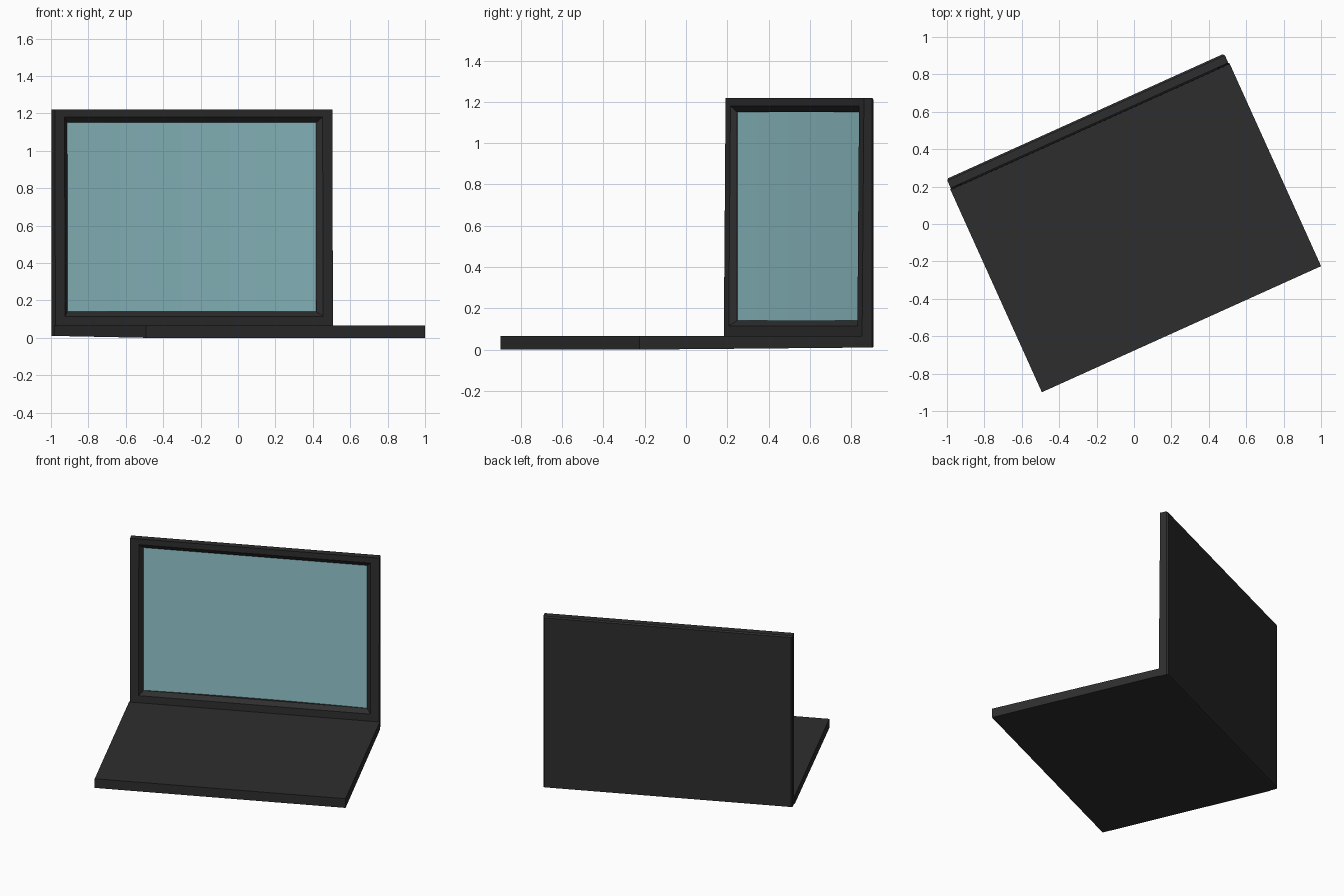
import bpy, bmesh, math

if "Cube" in bpy.data.objects:
    bpy.data.objects.remove(bpy.data.objects["Cube"])

ANGLE = math.radians(24.3)  # the whole model is turned about z


def material(name, rgb):
    m = bpy.data.materials.new(name)
    m.diffuse_color = (*rgb, 1)
    m.use_nodes = True
    m.node_tree.nodes["Principled BSDF"].inputs["Base Color"].default_value = m.diffuse_color
    return m


CASE = material("dark_case", (0.027, 0.027, 0.027))
GLASS = material("pale_teal_screen", (0.29, 0.56, 0.60))


def finish(name, bm, mat, smooth=False):
    bmesh.ops.recalc_face_normals(bm, faces=bm.faces)
    me = bpy.data.meshes.new(name)
    bm.to_mesh(me)
    bm.free()
    me.materials.append(mat)
    for p in me.polygons:
        p.use_smooth = smooth
    ob = bpy.data.objects.new(name, me)
    ob.rotation_euler.z = ANGLE
    bpy.context.collection.objects.link(ob)
    return ob


def ring(bm, half, z0, z1, y0, y1):
    """Upright rectangle; y0 is its depth at the bottom, y1 at the top."""
    pts = [(-half, y0, z0), (half, y0, z0), (half, y1, z1), (-half, y1, z1)]
    return [bm.verts.new(p) for p in pts]


def loft(bm, rings, caps=True):
    for a, b in zip(rings, rings[1:]):
        for i in range(4):
            j = (i + 1) % 4
            bm.faces.new((a[i], a[j], b[j], b[i]))
    if caps:
        bm.faces.new(rings[0])
        bm.faces.new(rings[-1])


# keyboard base: slab whose underside rises slightly to the back
bm = bmesh.new()
loft(bm, [ring(bm, 0.819, 0.0, 0.065, -0.617, -0.617),
          ring(bm, 0.819, 0.01, 0.065, 0.575, 0.575)])
finish("base", bm, CASE)

# lid: chamfered back, leaning front face, bevelled screen recess
bm = bmesh.new()
loft(bm, [ring(bm, 0.805, 0.012, 1.212, 0.632, 0.632),
          ring(bm, 0.814, 0.01, 1.22, 0.622, 0.622),
          ring(bm, 0.814, 0.01, 1.22, 0.568, 0.578),
          ring(bm, 0.757, 0.115, 1.18, 0.569, 0.578),
          ring(bm, 0.73, 0.14, 1.15, 0.600, 0.602),
          ring(bm, 0.73, 0.14, 1.15, 0.622, 0.622)])
finish("lid", bm, CASE)

# screen: slightly concave sheet inside the recess
bm = bmesh.new()
N = 12
cols = []
for i in range(N + 1):
    t = 2 * i / N - 1
    y = 0.602 + 0.014 * (1 - t * t)
    cols.append([bm.verts.new((0.73 * t, y, z)) for z in (0.14, 1.15)])
for a, b in zip(cols, cols[1:]):
    bm.faces.new((a[0], b[0], b[1], a[1]))
screen = finish("screen", bm, GLASS, smooth=True)
# open sheet: make sure it faces the front
if screen.data.polygons[0].normal.y > 0:
    screen.data.flip_normals()
